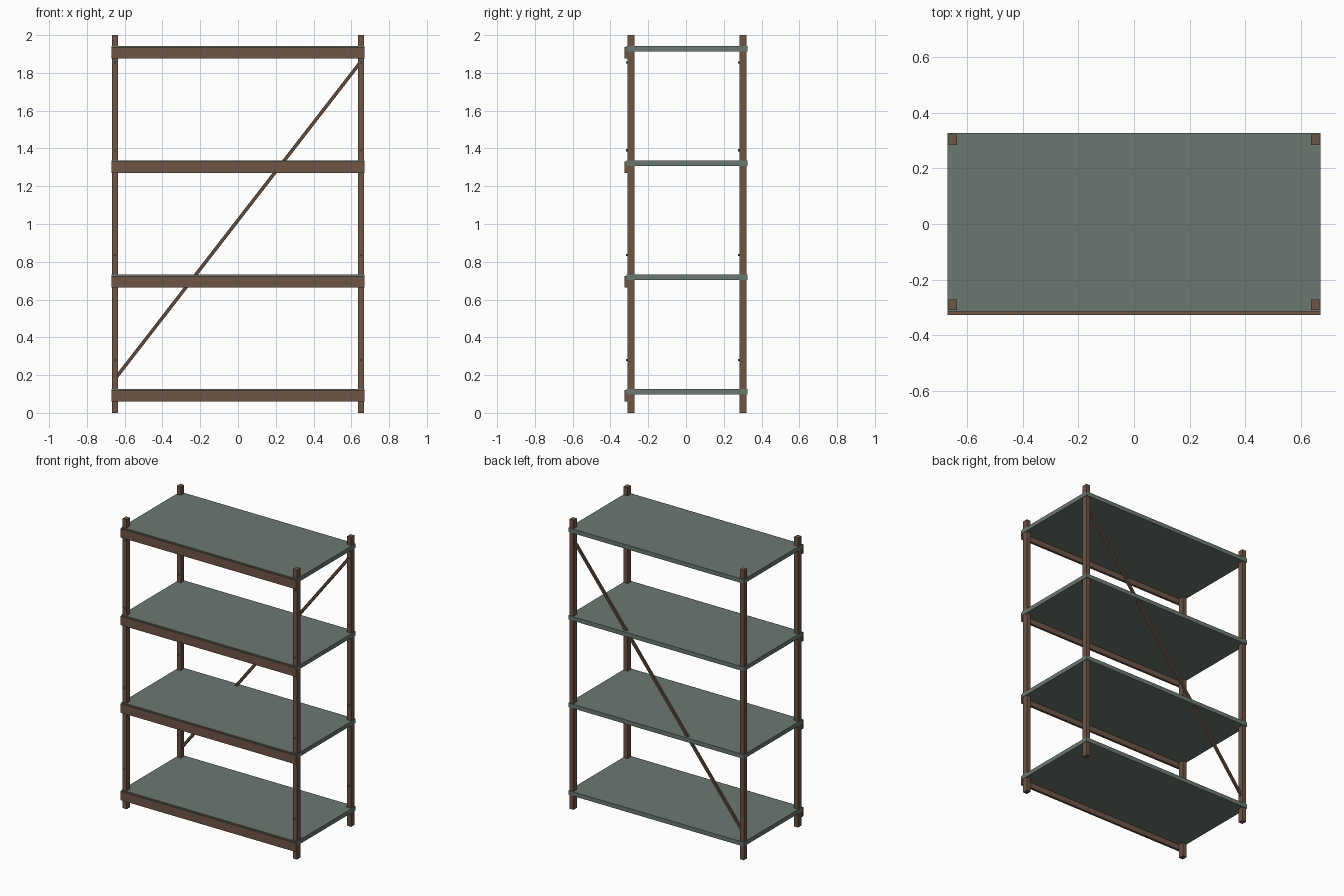
import bpy, math
from mathutils import Matrix

if "Cube" in bpy.data.objects:
    bpy.data.objects.remove(bpy.data.objects["Cube"])


def material(name, color):
    m = bpy.data.materials.new(name)
    m.diffuse_color = (*color, 1)
    m.use_nodes = True
    m.node_tree.nodes["Principled BSDF"].inputs["Base Color"].default_value = m.diffuse_color
    return m


BROWN = material("brown_steel", (0.155, 0.092, 0.062))
DARK = material("brace_steel", (0.11, 0.068, 0.045))
GREEN = material("grey_green_panel", (0.148, 0.188, 0.165))
BOLT = material("bolt_metal", (0.2, 0.17, 0.15))


def box(name, lo, hi, mat):
    center = [(a + b) / 2 for a, b in zip(lo, hi)]
    bpy.ops.mesh.primitive_cube_add(size=1, location=center)
    ob = bpy.context.object
    ob.name = name
    ob.data.transform(Matrix.Diagonal([b - a for a, b in zip(lo, hi)] + [1]))
    ob.data.materials.append(mat)
    return ob


POST_X = 0.651
POST_W, POST_D = 0.0155, 0.0185    # half sizes
POST_Y = {"front": -0.29, "back": 0.302}
BOLT_Z = (0.28, 0.836, 1.39, 1.855)

# uprights with a column of bolts on their front faces
for side, sx in (("left", -1), ("right", 1)):
    for end, y in POST_Y.items():
        x = sx * POST_X
        box(f"{end}_{side}_post", (x - POST_W, y - POST_D, 0),
            (x + POST_W, y + POST_D, 2), BROWN)
        for i, z in enumerate(BOLT_Z):
            bpy.ops.mesh.primitive_cylinder_add(
                vertices=8, radius=0.006, depth=0.016,
                location=(x, y - POST_D, z), rotation=(math.pi / 2, 0, 0))
            bolt = bpy.context.object
            bolt.name = f"{end}_{side}_bolt_{i + 1}"
            bolt.data.materials.append(BOLT)

# shelf panels, each with a beam along the front
for i in range(4):
    top = 0.127 + 0.605 * i
    box(f"shelf_{i + 1}", (-0.67, -0.315, top - 0.029), (0.67, 0.326, top), GREEN)
    box(f"front_beam_{i + 1}", (-0.67, -0.326, top - 0.067),
        (0.67, -0.309, top - 0.006), BROWN)

# diagonal brace between the back posts
dx, dz = 2 * POST_X, 1.68
length = math.hypot(dx, dz)
brace = box("back_brace", (-length / 2, -0.007, -0.009),
            (length / 2, 0.007, 0.009), DARK)
brace.location = (0, POST_Y["back"], 1.02)
brace.rotation_euler = (0, -math.atan2(dz, dx), 0)
